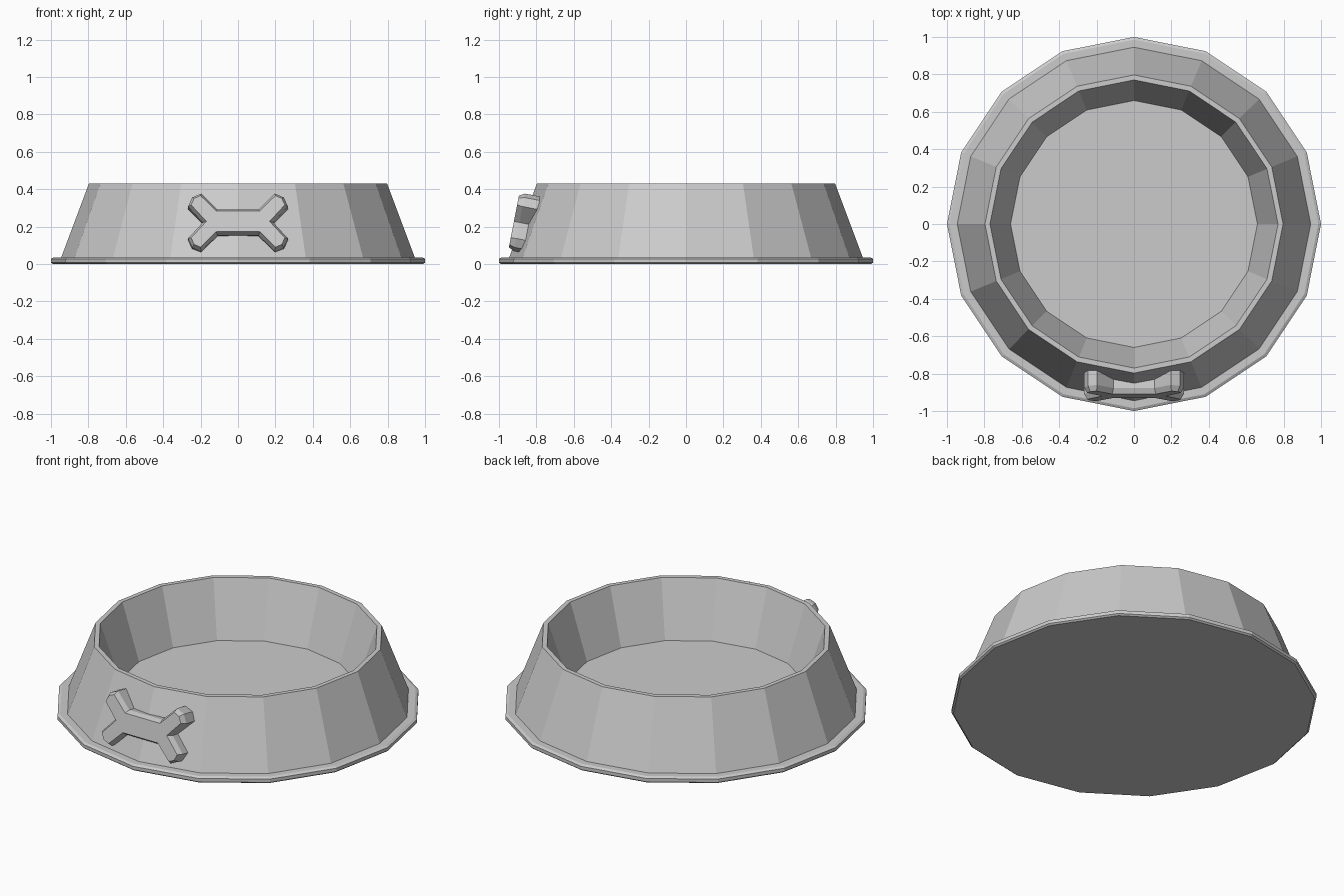
import bpy, bmesh, math
from mathutils import Matrix

cube = bpy.data.objects.get("Cube")
if cube:
    bpy.data.objects.remove(cube)

grey = bpy.data.materials.new("light_grey")
grey.use_nodes = True
colour = (0.6, 0.6, 0.6, 1)
grey.diffuse_color = colour
grey.node_tree.nodes["Principled BSDF"].inputs["Base Color"].default_value = colour


def finish(bm, name):
    bmesh.ops.recalc_face_normals(bm, faces=bm.faces[:])
    mesh = bpy.data.meshes.new(name)
    bm.to_mesh(mesh)
    bm.free()
    mesh.materials.append(grey)
    obj = bpy.data.objects.new(name, mesh)
    bpy.context.collection.objects.link(obj)
    return obj


def skin(bm, rings):
    """Join closed rings with quads and cap both ends."""
    loops = [[bm.verts.new(p) for p in ring] for ring in rings]
    n = len(loops[0])
    for a, b in zip(loops, loops[1:]):
        for i in range(n):
            j = (i + 1) % n
            bm.faces.new((a[i], a[j], b[j], b[i]))
    bm.faces.new(loops[0])
    bm.faces.new(loops[-1])


# Bowl: flanged foot, sloping wall, narrow rim and recessed floor
SIDES = 16
profile = [(0.99, 0), (1, 0.008), (1, 0.028), (0.985, 0.036), (0.945, 0.036),
           (0.797, 0.43), (0.77, 0.43), (0.66, 0.10)]


def ring(radius, z):
    angles = [math.tau * i / SIDES for i in range(SIDES)]
    return [(radius * math.cos(a), radius * math.sin(a), z) for a in angles]


bm = bmesh.new()
skin(bm, [ring(r, z) for r, z in profile])
finish(bm, "bowl")

# Bone badge: one quarter outline mirrored, with a chamfered front edge
quarter = [(0.11, 0.07), (0.197, 0.157), (0.245, 0.136), (0.267, 0.087)]
right = quarter + [(0.188, 0)] + [(x, -z) for x, z in reversed(quarter)]
outline = right + [(-x, z) for x, z in reversed(right)]


def inset(points, d):
    """Move every side of a clockwise outline inwards by d."""
    result = []
    n = len(points)
    for i, (x, z) in enumerate(points):
        px, pz = points[i - 1]
        qx, qz = points[(i + 1) % n]
        l1, l2 = math.hypot(x - px, z - pz), math.hypot(qx - x, qz - z)
        ax, az = (z - pz) / l1, (px - x) / l1
        bx, bz = (qz - z) / l2, (x - qx) / l2
        k = d / (1 + ax * bx + az * bz)
        result.append((x + k * (ax + bx), z + k * (az + bz)))
    return result


bm = bmesh.new()
layers = [(inset(outline, 0.014), 0), (outline, 0.03), (outline, 0.13)]
skin(bm, [[(x, y, z) for x, z in pts] for pts, y in layers])
# Lean the badge back against the wall
bmesh.ops.transform(bm, verts=bm.verts[:],
                    matrix=Matrix.Translation((0, -0.92, 0.228)) @ Matrix.Rotation(math.radians(-11), 4, "X"))
badge = finish(bm, "bone_badge")
